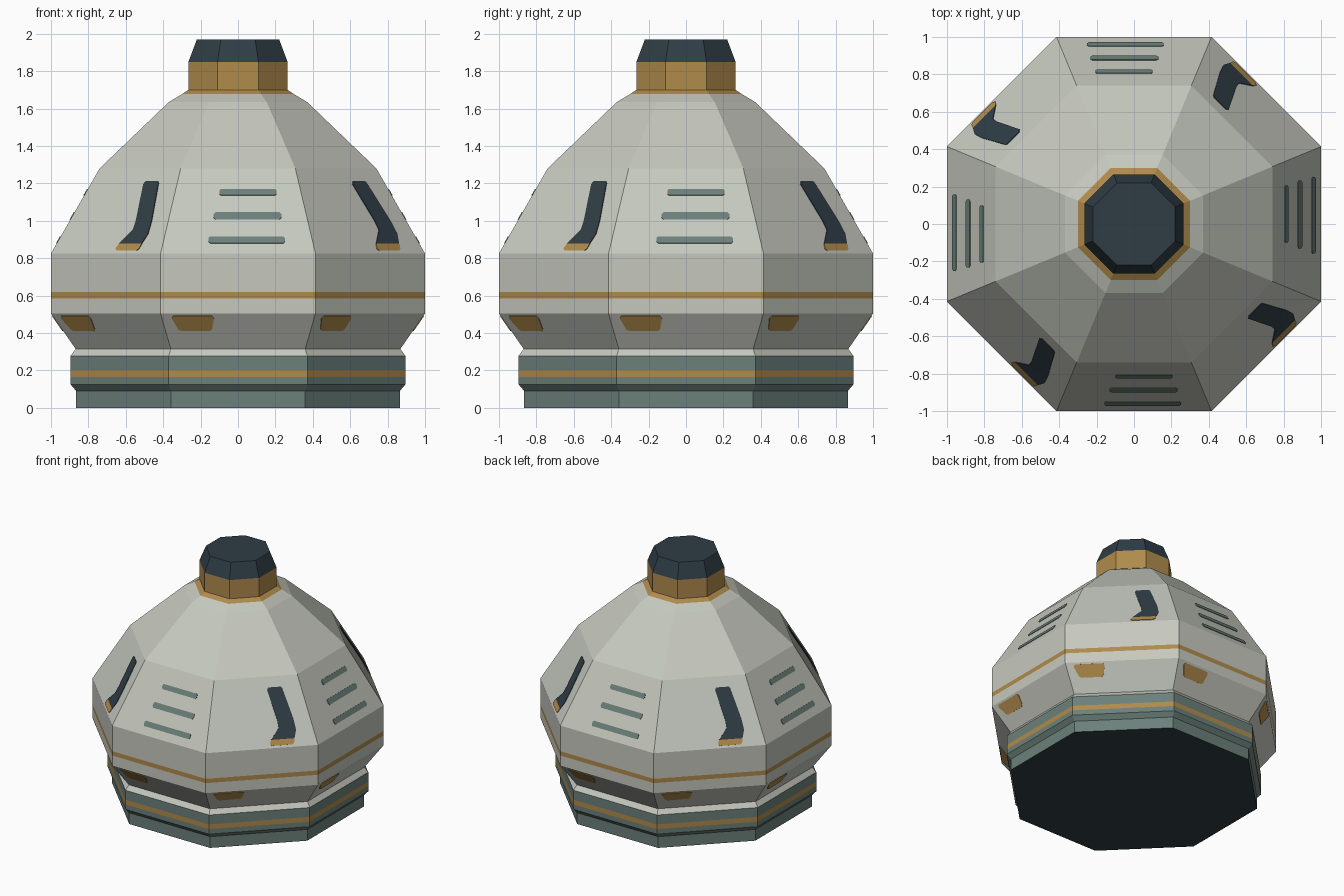
import bpy, math
from mathutils import Vector

if "Cube" in bpy.data.objects:
    bpy.data.objects.remove(bpy.data.objects["Cube"])


def mat(name, hexcode):
    m = bpy.data.materials.new(name)
    lin = []
    for i in (0, 2, 4):
        c = int(hexcode[i:i + 2], 16) / 255
        lin.append(c / 12.92 if c <= 0.04045 else ((c + 0.055) / 1.055) ** 2.4)
    m.diffuse_color = (*lin, 1)
    m.use_nodes = True
    m.node_tree.nodes["Principled BSDF"].inputs["Base Color"].default_value = m.diffuse_color
    return m


WHITE = mat("warm white", "C6C9BF")
GOLD = mat("gold", "B08B4C")
TEAL = mat("grey teal", "6C807A")
NAVY = mat("dark navy", "2F3D45")
SIDES = 8


def make(name, verts, faces, mats, idx):
    me = bpy.data.meshes.new(name)
    me.from_pydata(verts, [], faces)
    for m in mats:
        me.materials.append(m)
    for p, i in zip(me.polygons, idx):
        p.material_index = i
    ob = bpy.data.objects.new(name, me)
    bpy.context.collection.objects.link(ob)
    return ob


def lathe(name, profile, bands, bottom=None, top=None):
    """Octagonal shell; profile is (flat-side distance, z), bands are the materials between rings."""
    verts, faces, fm = [], [], []
    for a, z in profile:
        r = a / math.cos(math.pi / SIDES)
        for k in range(SIDES):
            t = (k + 0.5) * 2 * math.pi / SIDES
            verts.append((r * math.cos(t), r * math.sin(t), z))
    for i, m in enumerate(bands):
        for k in range(SIDES):
            n = (k + 1) % SIDES
            faces.append((i * 8 + k, i * 8 + n, i * 8 + 8 + n, i * 8 + 8 + k))
            fm.append(m)
    if bottom:
        faces.append(tuple(reversed(range(SIDES))))
        fm.append(bottom)
    if top:
        s = (len(profile) - 1) * SIDES
        faces.append(tuple(range(s, s + SIDES)))
        fm.append(top)
    mats = list(dict.fromkeys(fm))
    return make(name, verts, faces, mats, [mats.index(m) for m in fm])


def plates(name, outlines, side_list, lo, hi, material, thick=0.004):
    """Thin plates on the sloped sides between rings lo and hi; outlines are (sideways, z)."""
    verts, faces = [], []
    (a0, z0), (a1, z1) = lo, hi
    for k in side_list:
        ang = -math.pi / 2 + k * math.pi / 4
        out = Vector((math.cos(ang), math.sin(ang), 0))
        side = Vector((-out.y, out.x, 0))
        nrm = (out * (z1 - z0) + Vector((0, 0, a0 - a1))).normalized()
        for pts in outlines:
            b, n = len(verts), len(pts)
            base = [out * (a0 + (a1 - a0) * (z - z0) / (z1 - z0)) + side * t + Vector((0, 0, z))
                    for t, z in pts]
            verts += base + [p + nrm * thick for p in base]
            faces.append(tuple(b + n + i for i in range(n)))
            faces += [(b + i, b + (i + 1) % n, b + n + (i + 1) % n, b + n + i) for i in range(n)]
    return make(name, verts, faces, [material], [0] * len(faces))


def slot(x0, x1, z, h):
    """Bar with chamfered ends, anticlockwise."""
    c = h * 0.5
    return [(x0 + c, z - h), (x1 - c, z - h), (x1, z - c), (x1, z + c),
            (x1 - c, z + h), (x0 + c, z + h), (x0, z + c), (x0, z - c)]


# stepped base with gold stripe and pale ledge
lathe("base", [(.865, 0), (.865, .09), (.895, .125), (.895, .165), (.895, .203),
               (.895, .278), (.868, .315)],
      [TEAL, TEAL, TEAL, GOLD, TEAL, WHITE], bottom=NAVY)

# main body with gold belt
lathe("body", [(.868, .315), (1, .505), (1, .585), (1, .62), (1, .825),
               (.74, 1.28), (.37, 1.635), (.30, 1.677)],
      [WHITE, WHITE, GOLD, WHITE, WHITE, WHITE, WHITE])

# neck collar and cap
lathe("collar", [(.30, 1.677), (.265, 1.70), (.265, 1.85)], [GOLD, GOLD])
lathe("cap", [(.265, 1.85), (.22, 1.97)], [NAVY], top=NAVY)

LOW, HIGH = (1, .825), (.74, 1.28)
# vent slots on the four straight sides
plates("vent_slots", [slot(-.10, .207, 1.152, .017), slot(-.13, .232, 1.025, .019),
                      slot(-.158, .25, .897, .018)], (0, 2, 4, 6), LOW, HIGH, TEAL)

# bent windows and their sills on the four diagonal sides
plates("windows", [[(.073, .878), (.245, .878), (.262, .93), (.25, 1.0), (.187, 1.20), (.178, 1.21),
                    (.085, 1.21), (.075, 1.195), (.13, 1.0), (.135, .95)]],
       (1, 3, 5, 7), LOW, HIGH, NAVY)
plates("window_sills", [[(.075, .84), (.225, .84), (.24, .85), (.245, .878), (.073, .878), (.062, .85)]],
       (1, 3, 5, 7), LOW, HIGH, GOLD)

# gold tabs under the belt on all sides
plates("lower_tabs", [[(-.30, .412), (-.15, .412), (-.138, .425), (-.129, .48), (-.14, .493),
                       (-.345, .493), (-.354, .48), (-.318, .42)]],
       range(8), (.868, .315), (1, .505), GOLD)
